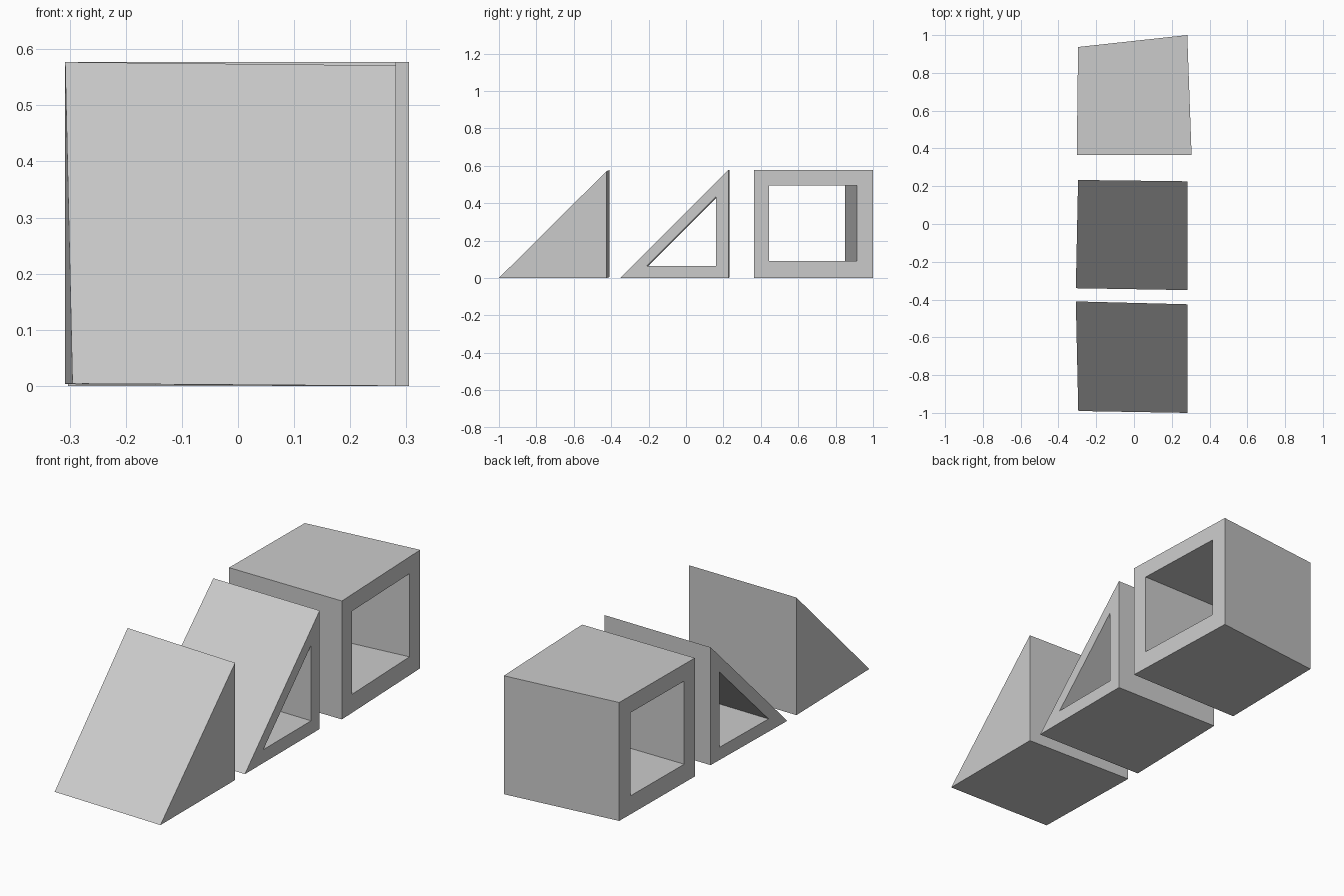
import bpy, bmesh

if "Cube" in bpy.data.objects:
    bpy.data.objects.remove(bpy.data.objects["Cube"])


def block(name, left, right, left_x, right_x, left_hole=None, right_hole=None):
    """Join a left and a right (y, z) profile, optionally with a matching through-hole.
    left_x / right_x give x at the front and back edge, so the sides can be skewed."""
    bm = bmesh.new()

    def ring(points, profile, xs):
        y0, y1 = min(p[0] for p in profile), max(p[0] for p in profile)
        return [bm.verts.new((xs[0] + (xs[1] - xs[0]) * (y - y0) / (y1 - y0), y, z))
                for y, z in points]

    def bridge(a, b):
        n = len(a)
        for i in range(n):
            j = (i + 1) % n
            bm.faces.new((a[i], a[j], b[j], b[i]))

    outer_l = ring(left, left, left_x)
    outer_r = ring(right, right, right_x)
    bridge(outer_l, outer_r)
    if left_hole:
        inner_l = ring(left_hole, left, left_x)
        inner_r = ring(right_hole, right, right_x)
        bridge(inner_l, inner_r)
        bridge(outer_l, inner_l)
        bridge(outer_r, inner_r)
    else:
        bm.faces.new(outer_l)
        bm.faces.new(outer_r)
    bmesh.ops.recalc_face_normals(bm, faces=bm.faces[:])
    mesh = bpy.data.meshes.new(name)
    bm.to_mesh(mesh)
    bm.free()
    obj = bpy.data.objects.new(name, mesh)
    bpy.context.collection.objects.link(obj)
    return obj


def wedge(y0, y1, z0, z1):
    return [(y0, z0), (y1, z0), (y1, z1)]


def rect(y0, y1, z0, z1):
    return [(y0, z0), (y1, z0), (y1, z1), (y0, z1)]


# Solid wedge at the front
block("solid_wedge",
      wedge(-0.99, -0.41, 0.004, 0.577), wedge(-1.0, -0.425, 0.0, 0.571),
      (-0.295, -0.308), (0.282, 0.282))

# Wedge with a triangular tunnel through its sides
block("hollow_wedge",
      wedge(-0.34, 0.233, 0.003, 0.577), wedge(-0.35, 0.226, 0.0, 0.577),
      (-0.308, -0.296), (0.282, 0.282),
      wedge(-0.20, 0.168, 0.065, 0.433), wedge(-0.208, 0.16, 0.065, 0.433))

# Box with a square tunnel and a slanted back
block("hollow_box",
      rect(0.364, 0.937, 0.0, 0.577), rect(0.364, 1.0, 0.0, 0.577),
      (-0.303, -0.296), (0.305, 0.282),
      rect(0.445, 0.85, 0.09, 0.495), rect(0.445, 0.913, 0.09, 0.495))
